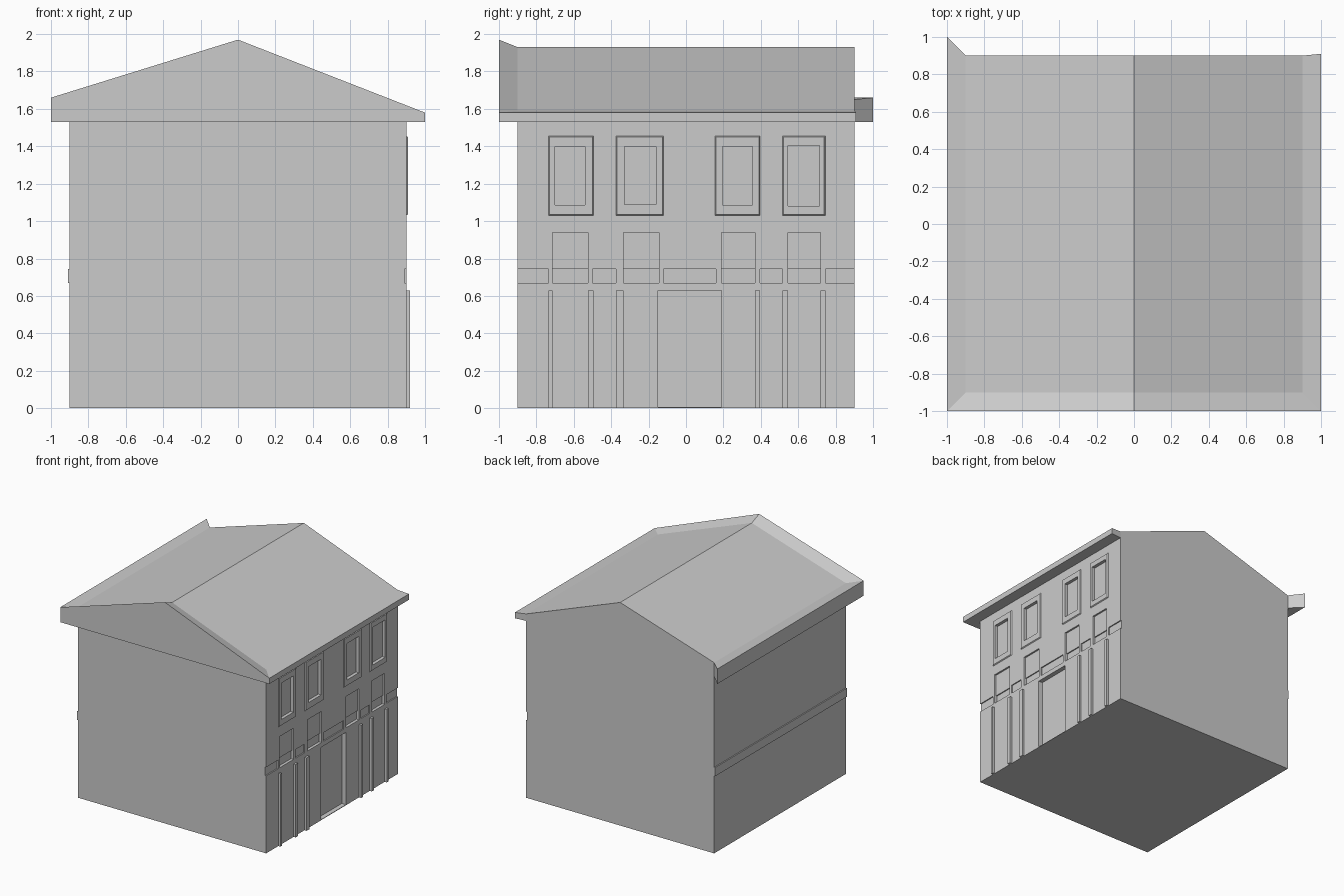
import bpy, bmesh

if "Cube" in bpy.data.objects:
    bpy.data.objects.remove(bpy.data.objects["Cube"])


def make_object(name, verts, faces):
    mesh = bpy.data.meshes.new(name)
    mesh.from_pydata(verts, [], faces)
    bm = bmesh.new()
    bm.from_mesh(mesh)
    bmesh.ops.recalc_face_normals(bm, faces=bm.faces)
    bm.to_mesh(mesh)
    bm.free()
    obj = bpy.data.objects.new(name, mesh)
    bpy.context.collection.objects.link(obj)
    return obj


def box(name, x0, x1, y0, y1, z0, z1):
    verts = [(x, y, z) for x in (x0, x1) for y in (y0, y1) for z in (z0, z1)]
    faces = [(0, 1, 3, 2), (4, 6, 7, 5), (0, 4, 5, 1),
             (2, 3, 7, 6), (0, 2, 6, 4), (1, 5, 7, 3)]
    return make_object(name, verts, faces)


def cut(target, x0, y0, y1, z0, z1):
    """Recess the facade of target back to x0."""
    cutter = box("cutter", x0, 1.1, y0, y1, z0, z1)
    cutter.hide_render = True
    mod = target.modifiers.new("recess", 'BOOLEAN')
    mod.operation = 'DIFFERENCE'
    mod.solver = 'EXACT'
    mod.object = cutter
    bpy.context.view_layer.objects.active = target
    bpy.ops.object.modifier_apply(modifier=mod.name)
    bpy.data.objects.remove(cutter, do_unlink=True)


# Gabled house body
profile = [(-.9, 0), (.9, 0), (.9, 1.59), (0, 1.93), (-.9, 1.65)]
n = len(profile)
body = make_object(
    "house_body",
    [(x, y, z) for y in (-.9, .9) for x, z in profile],
    [tuple(range(n)), tuple(range(n, 2 * n))]
    + [(i, (i + 1) % n, n + (i + 1) % n, n + i) for i in range(n)])

# Flared eaves running right side, front gable, left side
stations = [((.9, .9, 1.59), (1, .91, 1.58)),
            ((.9, -.9, 1.59), (1, -1, 1.58)),
            ((0, -.9, 1.93), (0, -1, 1.97)),
            ((-.9, -.9, 1.65), (-1, -1, 1.66)),
            ((-.9, .9, 1.65), (-1, 1, 1.66))]
verts, faces = [], []
for inner, outer in stations:
    verts += [inner, outer, (*outer[:2], 1.53), (*inner[:2], 1.53)]
for i in range(len(stations) - 1):
    for j in range(3):
        a = 4 * i + j
        faces.append((a, a + 1, a + 5, a + 4))
faces += [(0, 1, 2, 3), (16, 17, 18, 19)]
make_object("roof_eaves", verts, faces)

# Door recess
cut(body, .86, -.15, .19, .005, .63)

# Recessed string course between the lower windows
for y0, y1 in [(-.95, -.735), (-.5, -.375), (-.12, .16), (.395, .515), (.745, .95)]:
    cut(body, .89, y0, y1, .67, .745)

# Lower windows with deeper panels below them
for y0, y1 in [(-.715, -.525), (-.335, -.145), (.19, .37), (.545, .72)]:
    cut(body, .885, y0, y1, .745, .94)
    cut(body, .875, y0, y1, .67, .745)

# Upper windows: recessed pane and raised frame with a thin sloping rim
windows = [((-.735, -.495, 1.03, 1.455), (-.70, -.54, 1.085, 1.40)),
           ((-.375, -.12, 1.03, 1.455), (-.33, -.16, 1.09, 1.40)),
           ((.155, .395, 1.03, 1.455), (.195, .355, 1.085, 1.40)),
           ((.515, .745, 1.03, 1.455), (.545, .715, 1.08, 1.405))]
for k, (outer, pane) in enumerate(windows):
    cut(body, .88, *pane)
    y0, y1, z0, z1 = outer
    front = (y0 + .006, y1 - .006, z0 + .006, z1 - .006)
    verts = []
    for x, (a, b, c, d) in [(.9, outer), (.908, front), (.908, pane), (.9, pane)]:
        verts += [(x, a, c), (x, b, c), (x, b, d), (x, a, d)]
    faces = [(4 * r + i, 4 * r + (i + 1) % 4,
              4 * ((r + 1) % 4) + (i + 1) % 4, 4 * ((r + 1) % 4) + i)
             for r in range(4) for i in range(4)]
    make_object(f"window_frame_{k + 1}", verts, faces)

# Ground floor pilaster strips
for k, (y0, y1) in enumerate([(-.735, -.715), (-.525, -.495), (-.375, -.335),
                              (.37, .395), (.515, .545), (.72, .745)]):
    box(f"pilaster_{k + 1}", .895, .92, y0, y1, 0, .63)

# Raised band on the left wall
box("left_band", -.91, -.895, -.9, .9, .67, .745)
